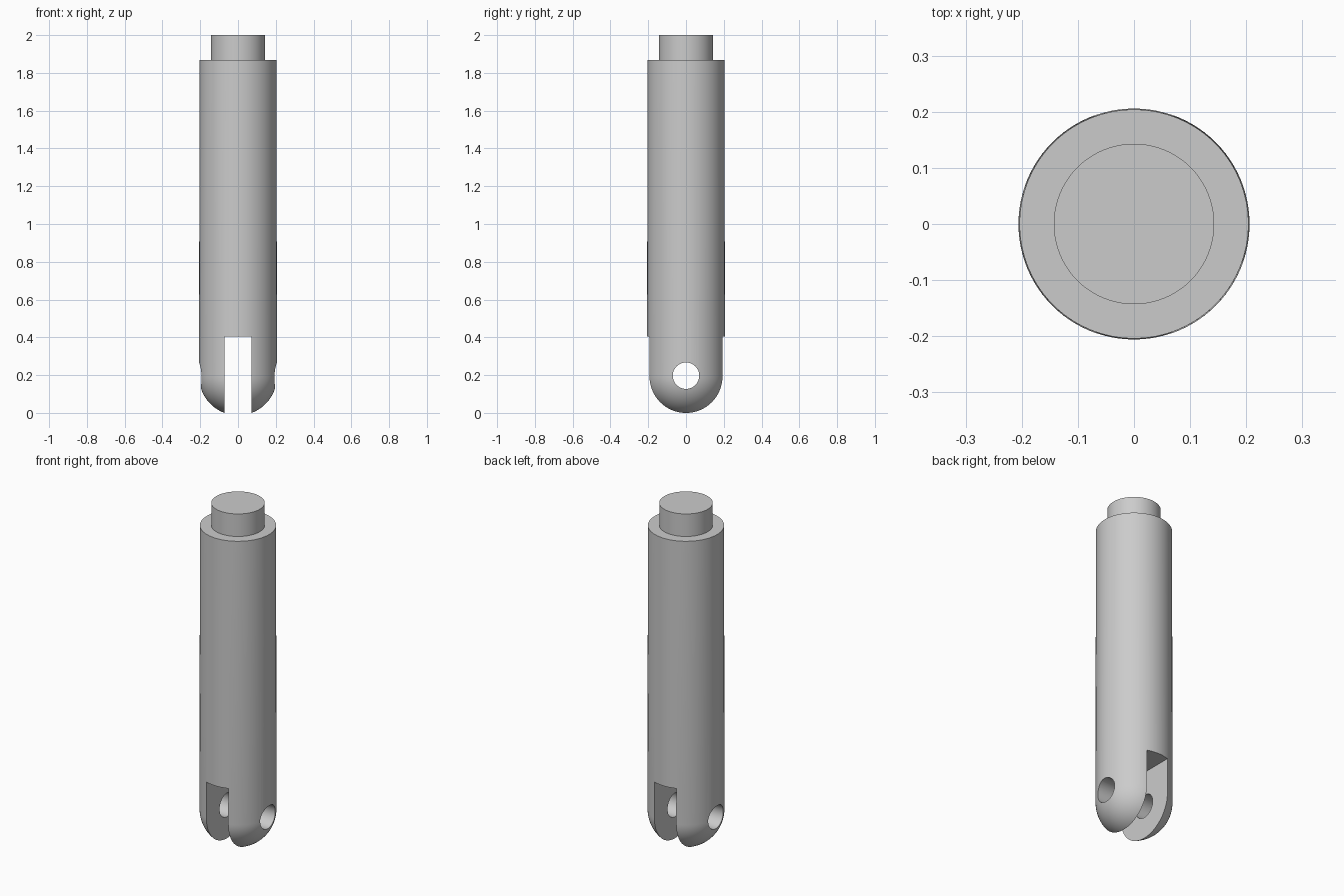
import bpy, bmesh, math
from mathutils import Matrix

cube = bpy.data.objects.get("Cube")
if cube:
    bpy.data.objects.remove(cube, do_unlink=True)

SEGMENTS = 96
R_LOW, R_TOP, R_BOSS = 0.206, 0.204, 0.143
DOME_Z, SHOULDER_Z, TOP_Z = 0.193, 1.867, 2.0
SLOT_HALF, SLOT_TOP = 0.0714, 0.405
HOLE_R, HOLE_Z = 0.07, 0.197

steel = bpy.data.materials.new("grey_steel")
steel.use_nodes = True
grey = (0.6, 0.6, 0.6, 1)
steel.diffuse_color = grey
steel.node_tree.nodes["Principled BSDF"].inputs["Base Color"].default_value = grey


def add_object(name, bm):
    bmesh.ops.recalc_face_normals(bm, faces=bm.faces)
    mesh = bpy.data.meshes.new(name)
    bm.to_mesh(mesh)
    bm.free()
    mesh.materials.append(steel)
    obj = bpy.data.objects.new(name, mesh)
    bpy.context.collection.objects.link(obj)
    return obj


def lathe(name, profile):
    bm = bmesh.new()
    verts = [bm.verts.new((r, 0, z)) for r, z in profile]
    edges = [bm.edges.new(pair) for pair in zip(verts, verts[1:])]
    bmesh.ops.spin(bm, geom=verts + edges, axis=(0, 0, 1), cent=(0, 0, 0),
                   angle=math.tau, steps=SEGMENTS)
    bmesh.ops.remove_doubles(bm, verts=bm.verts, dist=1e-5)
    return add_object(name, bm)


# Pin: domed foot, slightly tapered shaft and narrow top boss
steps = 24
dome = [(R_LOW * math.sin(a), DOME_Z - R_LOW * math.cos(a))
        for a in (i * math.pi / 2 / steps for i in range(steps + 1))]
pin = lathe("clevis_pin", dome + [(R_TOP, SHOULDER_Z), (R_BOSS, SHOULDER_Z),
                                  (R_BOSS, TOP_Z), (0, TOP_Z)])

# Fork slot, open at the foot and running front to back
bm = bmesh.new()
bmesh.ops.create_cube(bm, size=1, matrix=Matrix.Translation((0, 0, SLOT_TOP - 0.5))
                      @ Matrix.Diagonal((2 * SLOT_HALF, 1, 1, 1)))
slot = add_object("slot_cutter", bm)

# Cross hole through both fork arms
bm = bmesh.new()
bmesh.ops.create_cone(bm, cap_ends=True, segments=64, radius1=HOLE_R, radius2=HOLE_R,
                      depth=1, matrix=Matrix.Translation((0, 0, HOLE_Z))
                      @ Matrix.Rotation(math.pi / 2, 4, 'Y'))
hole = add_object("hole_cutter", bm)

for cutter in (slot, hole):
    cutter.hide_render = True
    mod = pin.modifiers.new(cutter.name, 'BOOLEAN')
    mod.operation = 'DIFFERENCE'
    mod.solver = 'EXACT'
    mod.object = cutter

# Bake the cuts, then smooth the round surfaces
depsgraph = bpy.context.evaluated_depsgraph_get()
cut_mesh = bpy.data.meshes.new_from_object(pin.evaluated_get(depsgraph))
pin.modifiers.clear()
pin.data = cut_mesh
for cutter in (slot, hole):
    bpy.data.objects.remove(cutter, do_unlink=True)

bpy.ops.object.select_all(action='DESELECT')
pin.select_set(True)
bpy.context.view_layer.objects.active = pin
bpy.ops.object.shade_smooth_by_angle(angle=math.radians(30))
